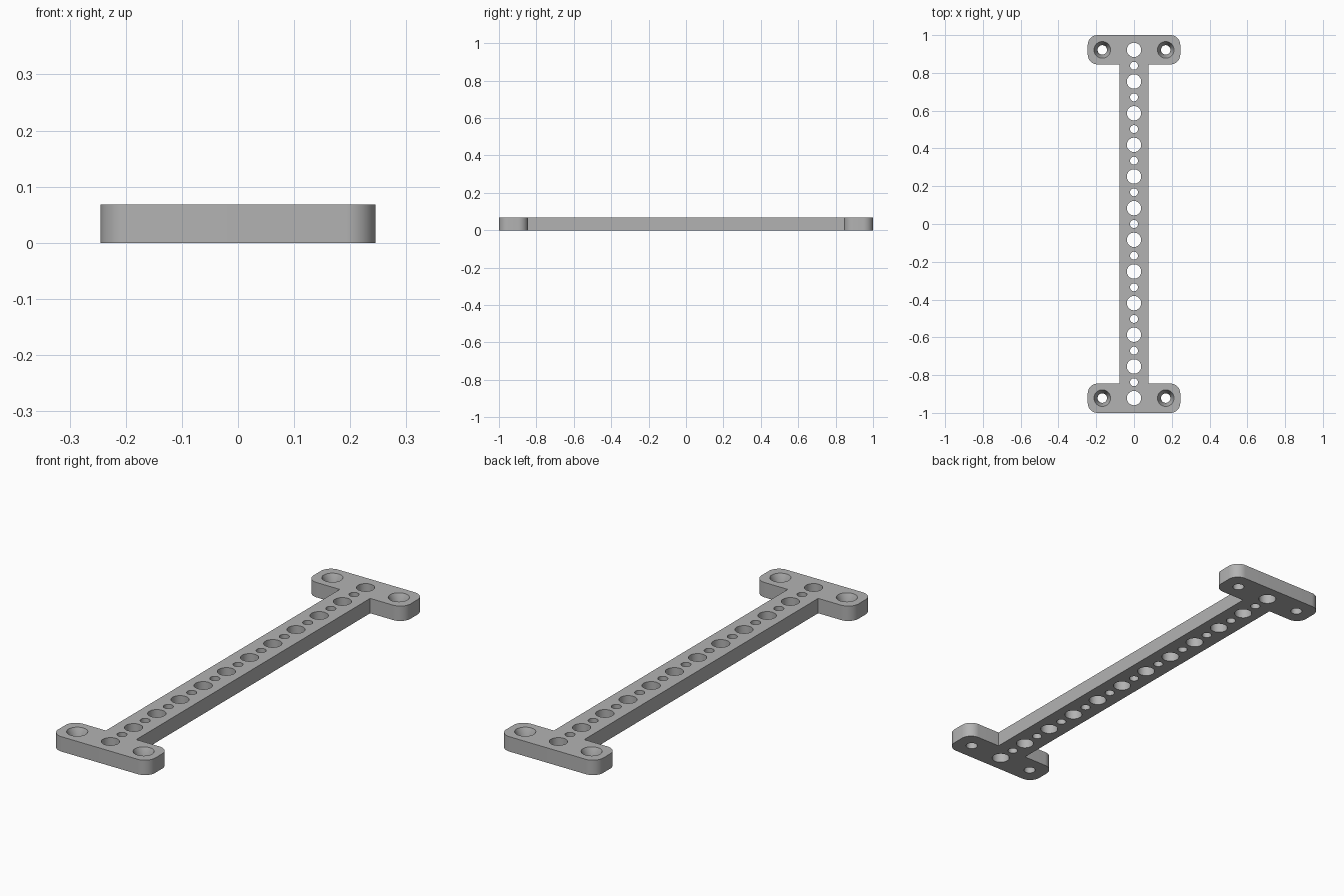
import bpy
import bmesh
import math
from mathutils import Vector

if "Cube" in bpy.data.objects:
    bpy.data.objects.remove(bpy.data.objects["Cube"], do_unlink=True)

HEIGHT = 0.068
HALF_X, HALF_Y = 0.245, 1.0      # overall half size
BAR = 0.077                      # half width of the bar
INNER_Y = 0.845                  # inner side of the end plates
RADIUS = 0.052                   # corner rounding
PITCH = 0.1676                   # spacing of equal holes
HOLE_Y = PITCH * 5.5
SCREW_X = 0.168

grey = bpy.data.materials.new("plain grey")
grey.use_nodes = True
grey.diffuse_color = (0.45, 0.45, 0.45, 1)
grey.node_tree.nodes["Principled BSDF"].inputs["Base Color"].default_value = grey.diffuse_color


def add_object(name, bm):
    bmesh.ops.recalc_face_normals(bm, faces=bm.faces[:])
    mesh = bpy.data.meshes.new(name)
    bm.to_mesh(mesh)
    bm.free()
    mesh.materials.append(grey)
    obj = bpy.data.objects.new(name, mesh)
    bpy.context.collection.objects.link(obj)
    return obj


def rounded(cx, cy, start, steps=12):
    """Quarter circle about a corner centre."""
    angles = [start + math.pi / 2 * i / steps for i in range(steps + 1)]
    return [(cx + RADIUS * math.cos(a), cy + RADIUS * math.sin(a)) for a in angles]


def add_lathe(bm, x, y, profile, segments=40):
    """Closed turned solid from (radius, z) pairs."""
    rings = []
    for r, z in profile:
        rings.append([bm.verts.new((x + r * math.cos(math.tau * i / segments),
                                    y + r * math.sin(math.tau * i / segments), z))
                      for i in range(segments)])
    for low, high in zip(rings, rings[1:]):
        for i in range(segments):
            j = (i + 1) % segments
            bm.faces.new((low[i], low[j], high[j], high[i]))
    bm.faces.new(rings[0][::-1])
    bm.faces.new(rings[-1])


# I-shaped outline: one quarter half, then turned by 180 degrees
upper = [(BAR, INNER_Y)]
upper += rounded(HALF_X - RADIUS, INNER_Y + RADIUS, -math.pi / 2)
upper += rounded(HALF_X - RADIUS, HALF_Y - RADIUS, 0)
upper += [(-x, y) for x, y in reversed(upper)]
outline = upper + [(-x, -y) for x, y in upper]

bm = bmesh.new()
base = bm.faces.new([bm.verts.new((x, y, 0)) for x, y in outline])
walls = bmesh.ops.extrude_face_region(bm, geom=[base])
bmesh.ops.translate(bm, vec=Vector((0, 0, HEIGHT)),
                    verts=[v for v in walls["geom"] if isinstance(v, bmesh.types.BMVert)])
bracket = add_object("mounting_bracket", bm)

# Hole cutters: alternating large and small holes, countersunk screw holes
bm = bmesh.new()
for i in range(23):
    r = 0.038 if i % 2 == 0 else 0.021
    add_lathe(bm, 0, -HOLE_Y + i * PITCH / 2, [(r, -0.02), (r, HEIGHT + 0.02)])
for sx in (-1, 1):
    for sy in (-1, 1):
        add_lathe(bm, sx * SCREW_X, sy * HOLE_Y,
                  [(0.025, -0.02), (0.025, 0.022), (0.044, HEIGHT), (0.044, HEIGHT + 0.02)])
cutters = add_object("hole_cutters", bm)
cutters.hide_render = True

# Cut the holes and bake the result
cut = bracket.modifiers.new("holes", "BOOLEAN")
cut.operation = "DIFFERENCE"
cut.solver = "EXACT"
cut.object = cutters
bpy.context.view_layer.update()
baked = bpy.data.meshes.new_from_object(
    bracket.evaluated_get(bpy.context.evaluated_depsgraph_get()))
bracket.modifiers.clear()
bracket.data = baked
bpy.data.objects.remove(cutters, do_unlink=True)

# Smooth curved walls, keep edges sharp
bpy.ops.object.select_all(action="DESELECT")
bracket.select_set(True)
bpy.context.view_layer.objects.active = bracket
bpy.ops.object.shade_smooth_by_angle(angle=math.radians(30))
